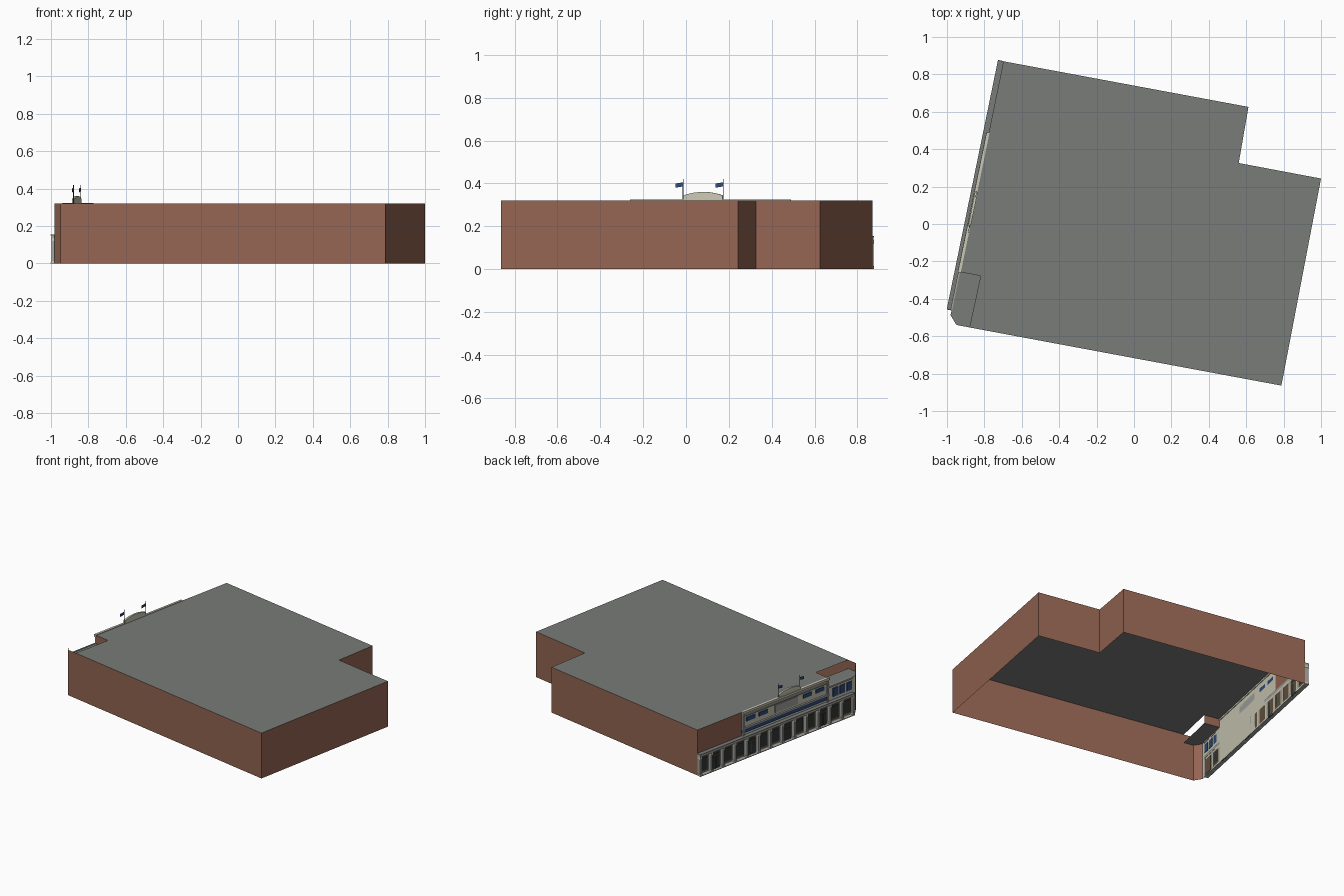
import bpy, bmesh, math
from mathutils import Matrix, Vector

old = bpy.data.objects.get("Cube")
if old:
    bpy.data.objects.remove(old, do_unlink=True)


def material(name, r, g, b):
    m = bpy.data.materials.new(name)
    m.use_nodes = True
    m.diffuse_color = (r, g, b, 1)
    m.node_tree.nodes["Principled BSDF"].inputs["Base Color"].default_value = (r, g, b, 1)
    return m


BRICK = material("brick", 0.30, 0.13, 0.085)
ROOF = material("roof grey", 0.19, 0.20, 0.19)
CREAM = material("cream stone", 0.60, 0.58, 0.46)
TRIM = material("pale grey trim", 0.36, 0.37, 0.35)
BLUE = material("navy blue", 0.03, 0.07, 0.20)
GLASS = material("dark glass", 0.035, 0.04, 0.04)
WOOD = material("brown frame", 0.13, 0.085, 0.05)

TOP, LOW = 0.32, 0.26        # main and corner roof heights
START, END = 0.39, 1.15      # tall stone front along the street
STREET = 1.36                # length of the shop front

# Street frame: X runs along the shop front, Y points outwards, Z is up
along = Vector((-0.2013, -0.9795, 0))
out = Vector((-0.9795, 0.2013, 0))
FRAME = Matrix((
    (along.x, out.x, 0, -0.698),
    (along.y, out.y, 0, 0.87),
    (0, 0, 1, 0),
    (0, 0, 0, 1)))


def finish(name, bm, mat, matrix=None):
    mesh = bpy.data.meshes.new(name)
    bm.to_mesh(mesh)
    bm.free()
    mesh.materials.append(mat)
    ob = bpy.data.objects.new(name, mesh)
    if matrix:
        ob.matrix_world = matrix
    bpy.context.scene.collection.objects.link(ob)
    return ob


def boxes(name, mat, spans):
    """Boxes in the street frame, each (s0, s1, d0, d1, z0, z1)."""
    bm = bmesh.new()
    for s0, s1, d0, d1, z0, z1 in spans:
        size = Matrix.Diagonal((s1 - s0, d1 - d0, z1 - z0, 1))
        mid = Matrix.Translation(((s0 + s1) / 2, (d0 + d1) / 2, (z0 + z1) / 2))
        bmesh.ops.create_cube(bm, size=1, matrix=mid @ size)
    return finish(name, bm, mat, FRAME)


def flat(name, mat, points, z):
    bm = bmesh.new()
    face = bm.faces.new([bm.verts.new((x, y, z)) for x, y in points])
    face.normal_update()
    if face.normal.z < 0:
        face.normal_flip()
    finish(name, bm, mat)


def walls(name, mat, points, z0, z1):
    """Open run of single-sheet walls along a path."""
    bm = bmesh.new()
    lo = [bm.verts.new((x, y, z0)) for x, y in points]
    hi = [bm.verts.new((x, y, z1)) for x, y in points]
    for i in range(len(points) - 1):
        bm.faces.new((lo[i + 1], lo[i], hi[i], hi[i + 1]))
    finish(name, bm, mat)


def street(s, d=0):
    p = FRAME @ Vector((s, d, 0))
    return (p.x, p.y)


# Main shell with an open underside
back = [(-0.698, 0.87), (0.612, 0.626), (0.56, 0.326), (1.0, 0.243), (0.788, -0.864)]
chamfer = [(-0.949, -0.54), (-0.981, -0.487)]
notch = [(-0.88, -0.553), (-0.82, -0.278), street(END)]
walls("outer_walls", BRICK, back + chamfer, 0, TOP)
flat("main_roof", ROOF, back + notch, TOP)
flat("corner_roof", ROOF, [notch[0]] + chamfer + [notch[2], notch[1]], LOW)
walls("notch_wall", BRICK, notch[1:], LOW, TOP)

# Street walls: brick over shops, tall stone centre, lower corner
walls("upper_brick_wall", BRICK, [street(START), street(0)], 0.14, TOP)
walls("shop_wall", CREAM, [street(START), street(0)], 0, 0.14)
walls("stone_front", CREAM, [street(END), street(START)], 0, TOP)
walls("corner_front", CREAM, [chamfer[1], street(END)], 0, LOW)

# Shop front bays with columns, frames and glazing
BAYS = 13
pitch = STREET / BAYS
columns, caps, frames, panes, doors = [], [], [], [], []
for i in range(BAYS + 1):
    s = min(max(i * pitch, 0.008), STREET - 0.008)
    columns.append((s - 0.007, s + 0.007, 0, 0.025, 0, 0.135))
    caps.append((s - 0.009, s + 0.009, 0, 0.028, 0.12, 0.135))
    caps.append((s - 0.009, s + 0.009, 0, 0.028, 0, 0.014))
for i in range(BAYS):
    a, b = i * pitch + 0.016, (i + 1) * pitch - 0.016
    frames.append((a, b, 0, 0.006, 0.012, 0.118))
    mid = (a + b) / 2
    if i % 3 == 1:
        doors.append((a + 0.006, mid - 0.002, 0, 0.009, 0, 0.085))
        doors.append((mid + 0.002, b - 0.006, 0, 0.009, 0, 0.085))
        panes.append((a + 0.006, b - 0.006, 0, 0.009, 0.09, 0.112))
    else:
        panes.append((a + 0.006, b - 0.006, 0, 0.009, 0.025, 0.112))
boxes("columns", TRIM, columns)
boxes("column_caps", CREAM, caps)
boxes("shop_frames", WOOD, frames)
boxes("shop_windows", GLASS, panes)
boxes("shop_doors", GLASS, doors)

# Cornice over the shops, with a thin roof, and the pavement strip
boxes("cornice", TRIM, [(0, STREET, 0, 0.027, 0.135, 0.15)])
boxes("cornice_roof", ROOF, [(0, STREET, 0, 0.03, 0.15, 0.155)])
boxes("base_strip", TRIM, [(0, STREET, 0, 0.03, 0, 0.004)])

# Upper stone front: blue band, mouldings, windows and panels
boxes("blue_band", BLUE, [(START, END, 0, 0.008, 0.172, 0.197)])
boxes("mouldings", TRIM, [
    (START, END, 0, 0.013, 0.2, 0.21),
    (START, END, 0, 0.01, 0.285, 0.293),
    (START, START + 0.015, 0, 0.01, 0.155, TOP),
    (END - 0.015, END, 0, 0.01, 0.155, TOP)])
boxes("parapet", CREAM, [(START, END + 0.005, -0.004, 0.012, 0.308, 0.324)])
boxes("upper_panels", BLUE, [
    (s, s + 0.075, 0, 0.006, 0.245, 0.272) for s in (0.43, 0.54, 0.93, 1.04)])
boxes("centre_panel", TRIM, [(0.68, 0.88, 0, 0.006, 0.225, 0.278)])
boxes("corner_windows", BLUE, [
    (1.19 + i * 0.06, 1.235 + i * 0.06, 0, 0.006, 0.175, 0.235) for i in range(3)])
boxes("corner_coping", TRIM, [(END, STREET, 0, 0.01, 0.25, 0.263)])

# Curved crest on the parapet, with stepped ends
bm = bmesh.new()
half, steps = 0.093, 12
outline = [(-half, TOP), (-half, 0.343)]
for i in range(steps + 1):
    t = 2 * i / steps - 1
    outline.append((t * half * 0.9, 0.347 + 0.013 * (1 - t * t)))
outline += [(half, 0.343), (half, TOP)]
face = bm.faces.new([bm.verts.new((0.806 + s, -0.006, z)) for s, z in outline])
ext = bmesh.ops.extrude_face_region(bm, geom=[face])
bmesh.ops.translate(bm, vec=(0, 0.014, 0),
                    verts=[v for v in ext["geom"] if isinstance(v, bmesh.types.BMVert)])
bmesh.ops.recalc_face_normals(bm, faces=bm.faces)
finish("crest", bm, CREAM, FRAME)

# Flagpoles and drooping flags at each end of the crest
for side, s in (("left", 0.711), ("right", 0.902)):
    bm = bmesh.new()
    bmesh.ops.create_cone(bm, cap_ends=True, segments=8, radius1=0.0022, radius2=0.0015,
                          depth=0.1, matrix=Matrix.Translation((s, 0, 0.37)))
    finish(side + "_flagpole", bm, GLASS, FRAME)
    flag = boxes(side + "_flag", BLUE, [(s, s + 0.036, -0.001, 0.001, 0.386, 0.405)])
    for v in flag.data.vertices:
        if v.co.x > s + 0.01:
            v.co.z -= 0.006
